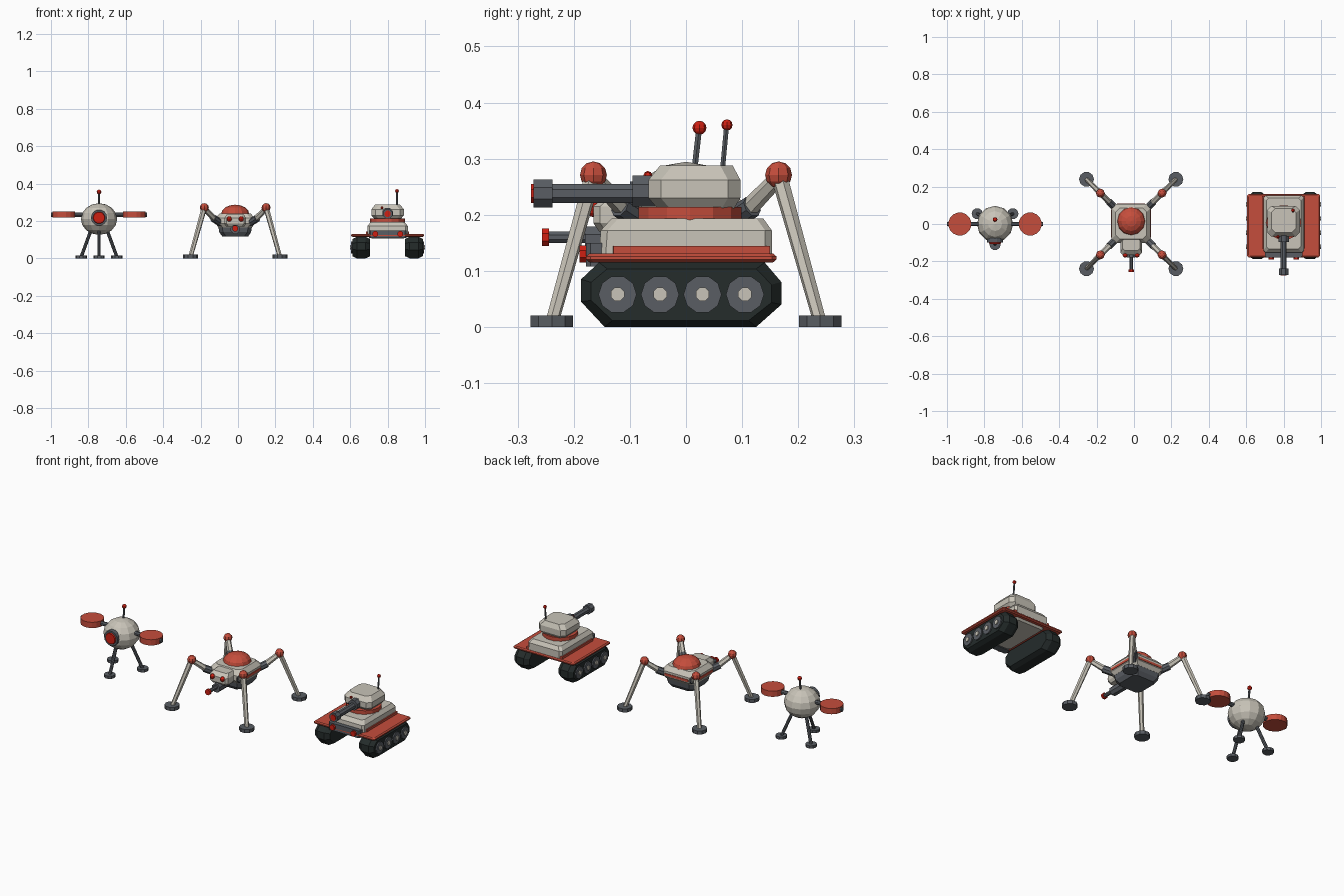
import bpy, bmesh, math
from mathutils import Vector, Matrix

cube = bpy.data.objects.get("Cube")
if cube:
    bpy.data.objects.remove(cube, do_unlink=True)


def material(name, rgb):
    m = bpy.data.materials.new(name)
    m.use_nodes = True
    m.diffuse_color = (*rgb, 1)
    bsdf = next(n for n in m.node_tree.nodes if n.type == 'BSDF_PRINCIPLED')
    bsdf.inputs["Base Color"].default_value = (*rgb, 1)
    bsdf.inputs["Roughness"].default_value = 0.7
    return m


SHELL = material("warm_white", (0.58, 0.55, 0.48))
CORAL = material("coral_red", (0.56, 0.075, 0.045))
GLOW = material("bright_red", (0.62, 0.014, 0.006))
STEEL = material("dark_grey", (0.10, 0.11, 0.125))
TRACK = material("track_black", (0.018, 0.025, 0.024))


def finish(name, bm, mat):
    bmesh.ops.recalc_face_normals(bm, faces=bm.faces)
    me = bpy.data.meshes.new(name)
    bm.to_mesh(me)
    bm.free()
    me.materials.append(mat)
    ob = bpy.data.objects.new(name, me)
    bpy.context.collection.objects.link(ob)
    return ob


def rod(name, a, b, r, mat, n=8, r2=None):
    """Cylinder or cone from point a to point b."""
    a, b = Vector(a), Vector(b)
    d = b - a
    spin = Matrix.Rotation(math.pi / n, 4, 'Z')
    mtx = Matrix.Translation((a + b) / 2) @ d.to_track_quat('Z', 'Y').to_matrix().to_4x4() @ spin
    bm = bmesh.new()
    bmesh.ops.create_cone(bm, cap_ends=True, segments=n, radius1=r,
                          radius2=r if r2 is None else r2, depth=d.length, matrix=mtx)
    return finish(name, bm, mat)


def ball(name, c, r, mat, u=8, v=6, squash=1.0):
    bm = bmesh.new()
    bmesh.ops.create_uvsphere(bm, u_segments=u, v_segments=v, radius=r,
                              matrix=Matrix.Translation(c) @ Matrix.Diagonal((1, 1, squash, 1)))
    return finish(name, bm, mat)


def loft(name, c, sections, mat, cut=0.0):
    """Stack of corner-cut rectangles: (z, half x, y min, y max)."""
    bm = bmesh.new()
    rings = []
    for z, hx, y0, y1 in sections:
        k = max(cut, 0.0005)
        pts = [(hx - k, y0), (hx, y0 + k), (hx, y1 - k), (hx - k, y1),
               (k - hx, y1), (-hx, y1 - k), (-hx, y0 + k), (k - hx, y0)]
        rings.append([bm.verts.new((c[0] + x, c[1] + y, z)) for x, y in pts])
    for lo, hi in zip(rings, rings[1:]):
        for i in range(8):
            j = (i + 1) % 8
            bm.faces.new((lo[i], lo[j], hi[j], hi[i]))
    bm.faces.new(rings[0][::-1])
    bm.faces.new(rings[-1])
    return finish(name, bm, mat)


# ---- Flying robot ----
DX = -0.743
ball("drone_body", (DX, 0, 0.21), 0.097, SHELL, 12, 8, 0.87)
rod("drone_eye_ring", (DX, -0.06, 0.217), (DX, -0.1, 0.217), 0.043, STEEL, 14)
rod("drone_eye", (DX, -0.09, 0.217), (DX, -0.107, 0.217), 0.036, GLOW, 14, 0.03)
rod("drone_antenna", (DX, 0.015, 0.28), (DX, 0.023, 0.35), 0.006, STEEL, 6)
ball("drone_antenna_tip", (DX, 0.024, 0.355), 0.0125, GLOW)
for side, s in (("left", 1), ("right", -1)):
    rod("drone_arm_" + side, (DX + s * 0.07, 0, 0.233), (DX + s * 0.257, 0, 0.233), 0.012, STEEL)
    x = DX + s * 0.188
    rod("drone_rotor_" + side, (x, 0, 0.217), (x, 0, 0.25), 0.062, CORAL, 16)
for i in range(3):
    ang = math.radians(30 + 120 * i)
    cx, cy = math.cos(ang), math.sin(ang)
    foot = (DX + cx * 0.11, cy * 0.11, 0)
    rod(f"drone_leg_{i}", (DX + cx * 0.05, cy * 0.05, 0.15), (*foot[:2], 0.008), 0.009, STEEL)
    rod(f"drone_foot_{i}", foot, (*foot[:2], 0.016), 0.03, STEEL, 10)

# ---- Four-legged walker ----
WX = -0.015
W = (WX, 0.003)
loft("walker_belly", W, [(0.118, 0.07, -0.07, 0.07), (0.14, 0.085, -0.085, 0.085),
                         (0.17, 0.09, -0.09, 0.09)], STEEL, 0.02)
loft("walker_body", W, [(0.165, 0.09, -0.09, 0.09), (0.185, 0.104, -0.104, 0.104),
                        (0.215, 0.104, -0.104, 0.104), (0.24, 0.083, -0.083, 0.083)], SHELL, 0.022)
loft("walker_stripe", W, [(0.19, 0.107, -0.075, 0.075), (0.203, 0.107, -0.075, 0.075)], CORAL)
loft("walker_rear_stripe", W, [(0.19, 0.075, 0.09, 0.107), (0.203, 0.075, 0.09, 0.107)], CORAL)
dome = ball("walker_dome", (WX, 0.015, 0.238), 0.075, CORAL, 12, 8, 0.65)
loft("walker_head", W, [(0.17, 0.048, -0.158, -0.08), (0.185, 0.058, -0.168, -0.08),
                        (0.215, 0.058, -0.168, -0.08), (0.235, 0.046, -0.145, -0.08)], SHELL, 0.012)
rod("walker_gun_mount", (WX, -0.09, 0.155), (WX, -0.18, 0.155), 0.026, STEEL)
rod("walker_gun", (WX, -0.17, 0.16), (WX, -0.247, 0.16), 0.011, STEEL)
rod("walker_gun_tip", (WX, -0.244, 0.16), (WX, -0.257, 0.16), 0.017, GLOW)
for s in (-1, 1):
    ball("walker_eye", (WX + s * 0.032, -0.166, 0.21), 0.014, GLOW)
    for t in (-1, 1):
        def at(r, z):
            return (WX + s * r, t * r, z)
        rod("walker_hip", at(0.08, 0.19), at(0.118, 0.215), 0.02, STEEL)
        rod("walker_upper_leg", at(0.105, 0.205), at(0.166, 0.268), 0.017, SHELL, 6, 0.014)
        ball("walker_knee", at(0.165, 0.271), 0.024, CORAL)
        rod("walker_lower_leg", at(0.167, 0.265), at(0.237, 0.015), 0.015, SHELL, 6, 0.012)
        rod("walker_foot", at(0.239, 0), at(0.239, 0.02), 0.04, STEEL, 10)

# ---- Tank ----
TX = 0.8
T = (TX, 0)
loft("tank_fender", T, [(0.115, 0.188, -0.172, 0.155), (0.12, 0.195, -0.178, 0.161),
                        (0.126, 0.195, -0.178, 0.161), (0.131, 0.188, -0.172, 0.155)], CORAL, 0.008)
loft("tank_trim", T, [(0.125, 0.115, -0.13, 0.15), (0.144, 0.115, -0.13, 0.15)], CORAL)
loft("tank_hull", T, [(0.105, 0.085, -0.13, 0.13), (0.13, 0.108, -0.155, 0.153),
                      (0.172, 0.108, -0.152, 0.153), (0.193, 0.092, -0.133, 0.138)], SHELL, 0.012)
loft("tank_bumper", T, [(0.108, 0.1, -0.178, -0.14), (0.15, 0.1, -0.178, -0.14)], STEEL, 0.008)
rod("tank_turret_ring", (TX, 0.007, 0.185), (TX, 0.007, 0.214), 0.094, CORAL, 14)
loft("tank_turret", T, [(0.21, 0.07, -0.05, 0.085), (0.23, 0.087, -0.067, 0.097),
                        (0.262, 0.087, -0.067, 0.097), (0.288, 0.066, -0.046, 0.083)], SHELL, 0.022)
rod("tank_gun_mantle", (TX, -0.04, 0.242), (TX, -0.095, 0.242), 0.03, STEEL)
rod("tank_gun_barrel", (TX, -0.08, 0.238), (TX, -0.25, 0.238), 0.018, STEEL)
rod("tank_gun_muzzle", (TX, -0.238, 0.238), (TX, -0.272, 0.238), 0.027, STEEL)
rod("tank_gun_glow", (TX, -0.265, 0.238), (TX, -0.276, 0.238), 0.018, GLOW)
ball("tank_sight", (TX - 0.03, -0.068, 0.27), 0.008, GLOW, 6, 4)
rod("tank_antenna", (TX + 0.05, 0.065, 0.28), (TX + 0.05, 0.072, 0.355), 0.005, STEEL, 6)
ball("tank_antenna_tip", (TX + 0.05, 0.073, 0.36), 0.01, GLOW)

# Track side outline, bevelled toward both faces
OUTLINE = [(-0.145, 0), (0.125, 0), (0.17, 0.04), (0.17, 0.08), (0.14, 0.115),
           (-0.155, 0.115), (-0.187, 0.085), (-0.187, 0.045)]
for side, s in (("left", 1), ("right", -1)):
    bm = bmesh.new()
    rings = []
    for x, k in ((0.093, 0.8), (0.118, 1), (0.165, 1), (0.188, 0.8)):
        rings.append([bm.verts.new((TX + s * x, -0.008 + (y + 0.008) * (0.5 + k / 2),
                                    0.0575 + (z - 0.0575) * k)) for y, z in OUTLINE])
    for lo, hi in zip(rings, rings[1:]):
        for i in range(8):
            bm.faces.new((lo[i], lo[i - 1], hi[i - 1], hi[i]))
    bm.faces.new(rings[0])
    bm.faces.new(rings[-1])
    finish("tank_track_" + side, bm, TRACK)
    rod("tank_headlight_" + side, (TX + s * 0.067, -0.17, 0.13),
        (TX + s * 0.067, -0.19, 0.13), 0.016, GLOW)
    for i in range(4):
        y = -0.122 + i * 0.0757
        rod(f"tank_wheel_{side}_{i}", (TX + s * 0.17, y, 0.058),
            (TX + s * 0.195, y, 0.058), 0.034, STEEL, 10)
        rod(f"tank_hub_{side}_{i}", (TX + s * 0.19, y, 0.058),
            (TX + s * 0.2, y, 0.058), 0.013, SHELL)
